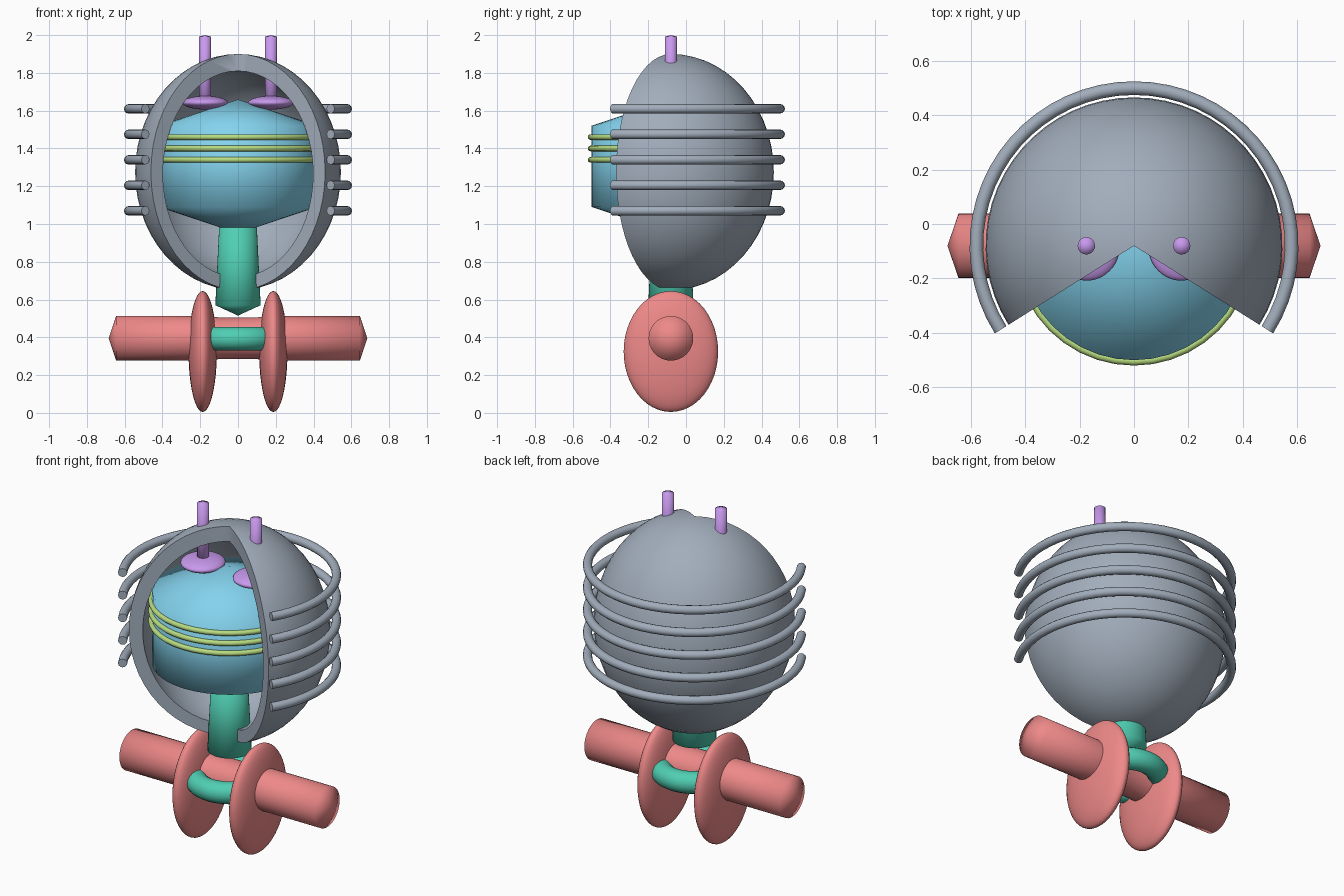
import bpy, bmesh, math
from mathutils import Matrix

if "Cube" in bpy.data.objects:
    bpy.data.objects.remove(bpy.data.objects["Cube"])

Y0 = -0.08   # common vertical axis of the model
OPEN = math.radians(32.2)   # the shell and hoops stop this far in front of the sides


def material(name, rgb):
    m = bpy.data.materials.new(name)
    m.diffuse_color = (*rgb, 1)
    m.use_nodes = True
    m.node_tree.nodes["Principled BSDF"].inputs["Base Color"].default_value = m.diffuse_color
    return m


SLATE = material("slate", (0.36, 0.42, 0.50))
BLUE = material("blue", (0.23, 0.65, 0.85))
RED = material("red", (0.86, 0.25, 0.25))
GREEN = material("green", (0.08, 0.62, 0.45))
LIME = material("lime", (0.48, 0.72, 0.22))
PURPLE = material("purple", (0.58, 0.32, 0.85))


def finish(name, bm, mat, matrix):
    bmesh.ops.transform(bm, matrix=matrix, verts=bm.verts)
    bmesh.ops.recalc_face_normals(bm, faces=bm.faces)
    mesh = bpy.data.meshes.new(name)
    bm.to_mesh(mesh)
    bm.free()
    mesh.materials.append(mat)
    ob = bpy.data.objects.new(name, mesh)
    bpy.context.collection.objects.link(ob)
    bpy.ops.object.select_all(action='DESELECT')
    ob.select_set(True)
    bpy.context.view_layer.objects.active = ob
    bpy.ops.object.shade_smooth_by_angle(angle=math.radians(80))
    return ob


def lathe(name, profile, mat, loc=(0, Y0, 0), closed=False, partial=False, steps=40, rot=None):
    """Spin (radius, height) points about z; partial leaves the front open with end caps."""
    bm = bmesh.new()
    start, sweep = (-OPEN, math.pi + 2 * OPEN) if partial else (0, 2 * math.pi)
    rings = []
    for i in range(steps + 1 if partial else steps):
        a = start + sweep * i / steps
        rings.append([bm.verts.new((r * math.cos(a), r * math.sin(a), z)) for r, z in profile])
    n = len(profile)
    for i in range(steps):
        p, q = rings[i], rings[(i + 1) % len(rings)]
        for j in range(n if closed else n - 1):
            k = (j + 1) % n
            if profile[j][0] == 0 and profile[k][0] == 0:
                continue
            if profile[j][0] == 0:
                bm.faces.new((p[j], q[k], p[k]))
            elif profile[k][0] == 0:
                bm.faces.new((p[j], q[j], p[k]))
            else:
                bm.faces.new((p[j], q[j], q[k], p[k]))
    if partial:
        bm.faces.new(rings[0])
        bm.faces.new(rings[-1])
    bmesh.ops.remove_doubles(bm, verts=bm.verts, dist=1e-5)
    return finish(name, bm, mat, Matrix.Translation(loc) @ (rot or Matrix()))


def circle(R, r, n=12):
    return [(R + r * math.cos(2 * math.pi * i / n), r * math.sin(2 * math.pi * i / n)) for i in range(n)]


def half_ellipse(r, top, bottom, n=28):
    mid, h = (top + bottom) / 2, (top - bottom) / 2
    pts = [(r * math.sin(math.pi * i / n), mid + h * math.cos(math.pi * i / n)) for i in range(n + 1)]
    pts[0], pts[-1] = (0, top), (0, bottom)
    return pts


def ellipsoid(name, loc, size, mat):
    bm = bmesh.new()
    bmesh.ops.create_uvsphere(bm, u_segments=40, v_segments=24, radius=1)
    return finish(name, bm, mat, Matrix.Translation(loc) @ Matrix.Diagonal((*size, 1)))


# Thick egg-shaped shell, open at the front
lathe("shell", half_ellipse(0.545, 1.90, 0.65) + half_ellipse(0.47, 1.81, 0.72)[::-1],
      SLATE, closed=True, partial=True)

# Hoops around the shell
for i in range(5):
    lathe(f"shell_hoop_{i + 1}", circle(0.579, 0.025), SLATE,
          loc=(0, Y0, 1.07 + 0.135 * i), closed=True, partial=True)

# Inner drum with conical ends, and its bands
lathe("drum", [(0, 1.66), (0.42, 1.52), (0.42, 1.09), (0, 0.95)], BLUE)
for i in range(3):
    lathe(f"drum_band_{i + 1}", circle(0.425, 0.015), LIME,
          loc=(0, Y0, 1.34 + 0.06 * i), closed=True)

# Neck and the ring around the axle
lathe("neck", [(0, 1.02), (0.10, 0.98), (0.12, 0.57), (0, 0.515)], GREEN)
lathe("axle_ring", circle(0.18, 0.062, 16), GREEN, loc=(0, Y0, 0.393), closed=True)

# Axle with pointed ends
lathe("axle", [(0, 0.685), (0.118, 0.645), (0.118, 0.15), (0.11, 0.10),
               (0.11, -0.10), (0.118, -0.15), (0.118, -0.645), (0, -0.685)], RED,
      loc=(0, Y0, 0.395), rot=Matrix.Rotation(math.pi / 2, 4, 'Y'))

# Wheels and antennas on both sides
for side, s in (("left", -1), ("right", 1)):
    ellipsoid(f"{side}_wheel", (s * 0.187, Y0, 0.325), (0.075, 0.25, 0.32), RED)
    ellipsoid(f"{side}_antenna_base", (s * 0.173, Y0 - 0.003, 1.642), (0.12, 0.125, 0.036), PURPLE)
    lathe(f"{side}_antenna", [(0, 2.0), (0.032, 1.992), (0.032, 1.64), (0, 1.63)], PURPLE,
          loc=(s * 0.175, Y0, 0), steps=20)
